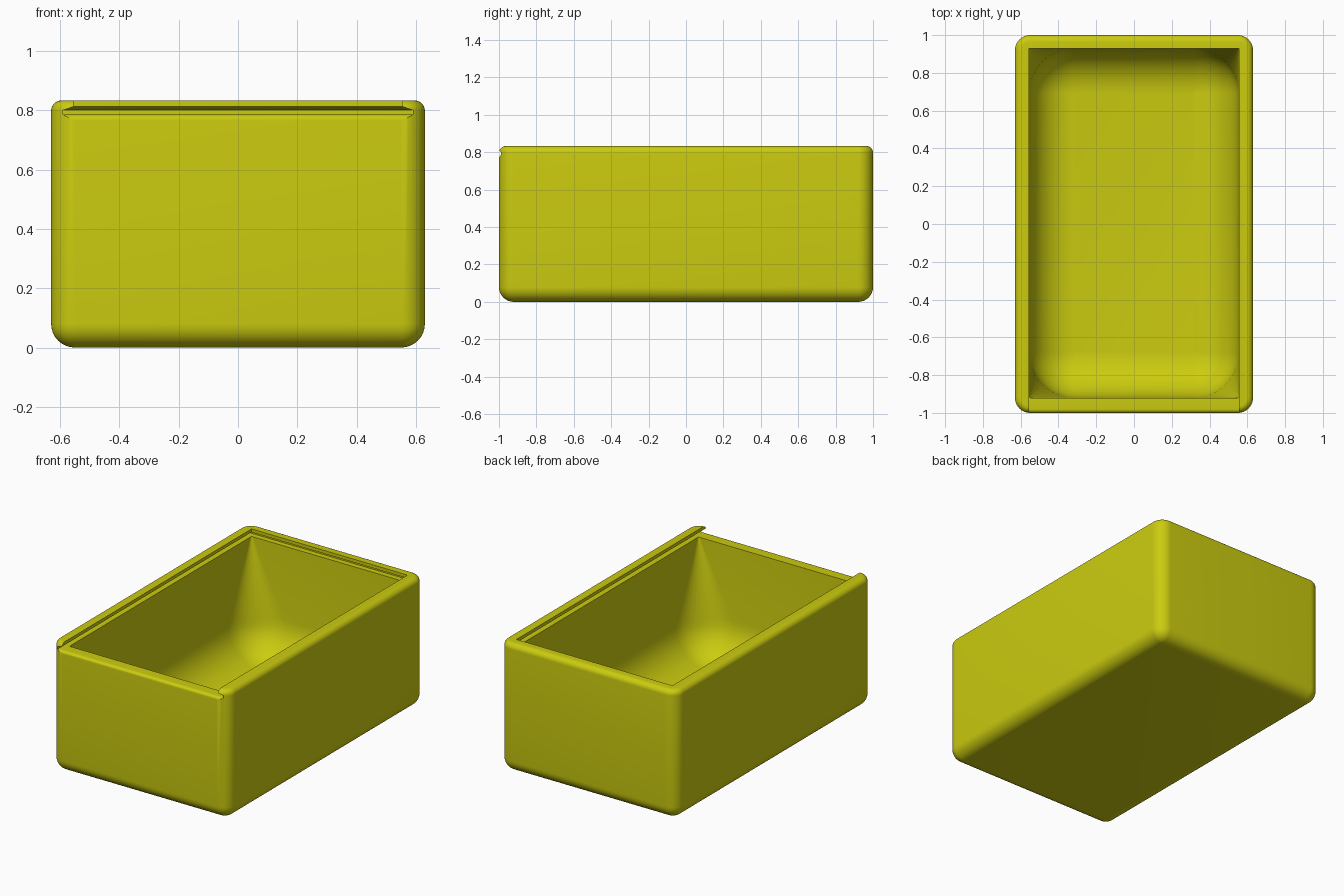
import bpy, bmesh, math

if "Cube" in bpy.data.objects:
    bpy.data.objects.remove(bpy.data.objects["Cube"])

mustard = bpy.data.materials.new("mustard yellow")
mustard.diffuse_color = (0.60, 0.60, 0.005, 1)
mustard.use_nodes = True
mustard.node_tree.nodes["Principled BSDF"].inputs["Base Color"].default_value = mustard.diffuse_color


def rounded_rect(x0, x1, y0, y1, r, z, seg=10):
    """Ring of points around a rectangle with round corners."""
    pts = []
    corners = [(x1 - r, y1 - r), (x0 + r, y1 - r), (x0 + r, y0 + r), (x1 - r, y0 + r)]
    for i, (cx, cy) in enumerate(corners):
        for k in range(seg + 1):
            a = math.pi / 2 * (i + k / seg)
            pts.append((cx + r * math.cos(a), cy + r * math.sin(a), z))
    return pts


def loft(name, rings):
    """Closed solid skinned through rings of equal point count."""
    bm = bmesh.new()
    loops = [[bm.verts.new(p) for p in ring] for ring in rings]
    n = len(loops[0])
    for a, b in zip(loops, loops[1:]):
        for i in range(n):
            j = (i + 1) % n
            bm.faces.new((a[i], a[j], b[j], b[i]))
    bm.faces.new(loops[0][::-1])
    bm.faces.new(loops[-1])
    bmesh.ops.recalc_face_normals(bm, faces=bm.faces)
    mesh = bpy.data.meshes.new(name)
    bm.to_mesh(mesh)
    bm.free()
    obj = bpy.data.objects.new(name, mesh)
    bpy.context.collection.objects.link(obj)
    mesh.materials.append(mustard)
    return obj


W, L, H = 0.63, 1.0, 0.833
STEPS = 8
angles = [math.pi / 2 * k / STEPS for k in range(STEPS + 1)]

# Outer body: large round on the bottom and sides, small round on the rim
R, T = 0.08, 0.035
rings = []
for a in angles:
    d = R * (1 - math.sin(a))
    rings.append(rounded_rect(-W + d, W - d, -L + d, L - d, max(R - d, 0.001), R * (1 - math.cos(a))))
for a in angles:
    d = T * (1 - math.cos(a))
    rings.append(rounded_rect(-W + d, W - d, -L + d, L - d, R - d, H - T + T * math.sin(a)))
body = loft("box_body", rings)

# Cavity: round floor edges, corners tapering to sharp at the top
X, Y0, Y1, C, FLOOR = 0.555, -0.92, 0.93, 0.24, 0.07
rings = []
for a in angles:
    d = C * (1 - math.sin(a))
    rings.append(rounded_rect(-X + d, X - d, Y0 + d, Y1 - d, max(C - d, 0.001), FLOOR + C * (1 - math.cos(a))))
rings.append(rounded_rect(-X, X, Y0, Y1, 0.002, 0.795))
cavity = loft("cavity_cutter", rings)

# Lid slot: undercut groove on three sides, open at the front
SLOT = 0.785
slot = loft("lid_slot_cutter", [
    [(-x, -1.1, z), (x, -1.1, z), (x, y, z), (-x, y, z)]
    for x, y, z in ((0.59, 0.965, SLOT), (0.59, 0.965, 0.80), (X, Y1, 0.812), (X, Y1, 1.0))])

# Rounding of the front wall's upper edge
F = 0.02
profile = [(-L + F - F * math.cos(a), SLOT - F + F * math.sin(a)) for a in angles]
profile += [(-L + F, SLOT + 0.005), (-L - 0.05, SLOT + 0.005), (-L - 0.05, SLOT - F)]
edge = loft("front_edge_cutter", [[(x, y, z) for y, z in profile] for x in (-0.585, 0.585)])

for cutter in (cavity, slot, edge):
    mod = body.modifiers.new(cutter.name, 'BOOLEAN')
    mod.operation = 'DIFFERENCE'
    mod.solver = 'EXACT'
    mod.object = cutter
bpy.context.view_layer.update()

# Bake the cuts, then remove the cutters
result = bpy.data.meshes.new_from_object(body.evaluated_get(bpy.context.evaluated_depsgraph_get()))
body.modifiers.clear()
body.data = result
for cutter in (cavity, slot, edge):
    bpy.data.objects.remove(cutter)

bpy.context.view_layer.objects.active = body
body.select_set(True)
bpy.ops.object.shade_smooth_by_angle(angle=math.radians(30))
